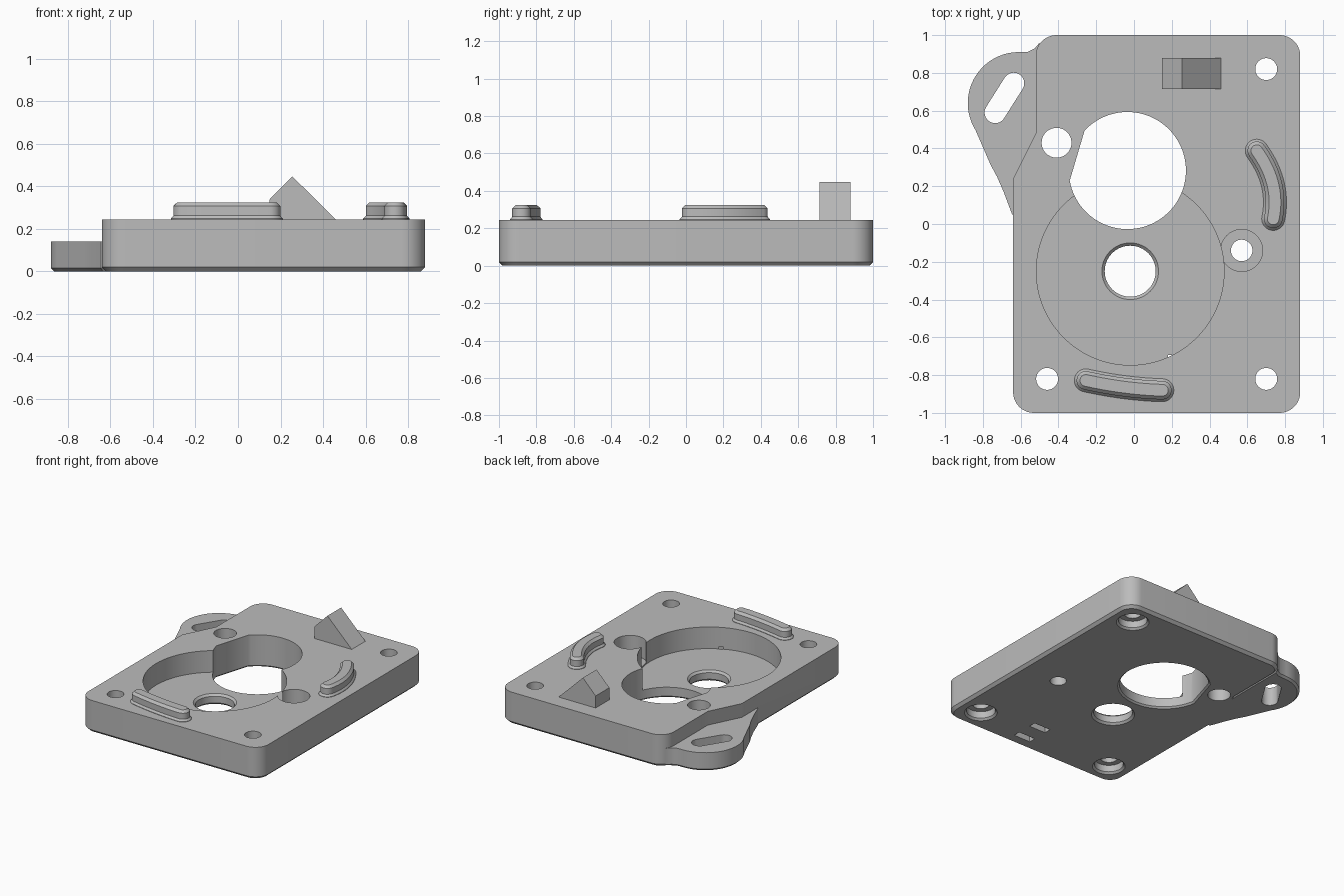
import bpy, bmesh, math
from mathutils import Vector, Matrix

cube = bpy.data.objects.get("Cube")
if cube:
    bpy.data.objects.remove(cube, do_unlink=True)

grey = bpy.data.materials.new("plain grey")
grey.use_nodes = True
COLOUR = (0.5, 0.5, 0.5, 1)
grey.diffuse_color = COLOUR
grey.node_tree.nodes["Principled BSDF"].inputs["Base Color"].default_value = COLOUR

TOP = 0.245      # top of the plate
FLOOR = 0.08     # floor of the round recess


def arc(cx, cy, r, start, end, n=24):
    return [Vector((cx + r * math.cos(a), cy + r * math.sin(a)))
            for a in (math.radians(start + (end - start) * i / n) for i in range(n + 1))]


def circle(cx, cy, r, n=64):
    return arc(cx, cy, r, 0, 360, n)[:-1]


def rounded(corners):
    """Counter-clockwise polygon from (x, y, corner radius)."""
    out = []
    for i, (x, y, r) in enumerate(corners):
        p = Vector((x, y))
        if r == 0:
            out.append(p)
            continue
        a = (Vector(corners[i - 1][:2]) - p).normalized()
        b = (Vector(corners[(i + 1) % len(corners)][:2]) - p).normalized()
        half = a.angle(b) / 2
        c = p + (a + b).normalized() * r / math.sin(half)
        first = p + a * r / math.tan(half) - c
        sweep = math.degrees(math.pi - 2 * half)
        start = math.degrees(math.atan2(first.y, first.x))
        out += arc(c.x, c.y, r, start, start + sweep, 12)
    return out


def bend(a, b, c, n=20):
    """Smooth path from a to c that passes through b."""
    a, b, c = Vector(a), Vector(b), Vector(c)
    m = 2 * b - (a + c) / 2
    return [a * (1 - t) ** 2 + m * 2 * t * (1 - t) + c * t * t
            for t in (i / n for i in range(n + 1))]


def stroke(path, r):
    """Round-ended outline around a path."""
    path = [Vector(p) for p in path]
    out = []
    for line in (path, path[::-1]):
        for i, p in enumerate(line):
            d = line[min(i + 1, len(line) - 1)] - line[max(i - 1, 0)]
            if i < len(line) - 1:
                d.normalize()
                out.append(p + Vector((d.y, -d.x)) * r)
        ang = math.degrees(math.atan2(d.y, d.x))
        out += arc(p.x, p.y, r, ang - 90, ang + 90, 16)[:-1]
        out.append(arc(p.x, p.y, r, ang - 90, ang + 90, 16)[-1])
    clean = []
    for p in out:
        if not clean or (p - clean[-1]).length > 1e-4:
            clean.append(p)
    if (clean[0] - clean[-1]).length < 1e-4:
        clean.pop()
    return clean


def prism(name, outline, rings):
    """Stack the outline at (z, outward offset) rings and cap both ends."""
    n = len(outline)
    mitres = []
    for i, p in enumerate(outline):
        e1 = (p - outline[i - 1]).normalized()
        e2 = (outline[(i + 1) % n] - p).normalized()
        n1, n2 = Vector((e1.y, -e1.x)), Vector((e2.y, -e2.x))
        mitres.append((n1 + n2) / (1 + n1.dot(n2)))
    bm = bmesh.new()
    loops = [[bm.verts.new((*(p + m * off), z)) for p, m in zip(outline, mitres)]
             for z, off in rings]
    for low, high in zip(loops, loops[1:]):
        for i in range(n):
            j = (i + 1) % n
            bm.faces.new((low[i], low[j], high[j], high[i]))
    bm.faces.new(loops[0][::-1])
    bm.faces.new(loops[-1])
    mesh = bpy.data.meshes.new(name)
    bm.to_mesh(mesh)
    bm.free()
    mesh.materials.append(grey)
    obj = bpy.data.objects.new(name, mesh)
    bpy.context.collection.objects.link(obj)
    return obj


def combine(obj, other, operation):
    mod = obj.modifiers.new("combine", "BOOLEAN")
    mod.operation, mod.solver, mod.object = operation, "EXACT", other
    bpy.context.view_layer.update()
    graph = bpy.context.evaluated_depsgraph_get()
    mesh = bpy.data.meshes.new_from_object(obj.evaluated_get(graph))
    obj.modifiers.clear()
    obj.data = mesh
    bpy.data.objects.remove(other, do_unlink=True)


def cut(obj, outline, rings):
    combine(obj, prism("cutter", outline, rings), "DIFFERENCE")


# Plate with chamfered underside and a clipped left edge
plate = prism("base_plate", rounded([
    (-0.64, -1, 0.11), (0.88, -1, 0.11), (0.88, 1, 0.11),
    (-0.52, 1, 0.11), (-0.52, 0.48, 0), (-0.64, 0.24, 0)]),
    [(0, -0.02), (0.02, 0), (TOP, 0)])

# Lower ear on the side
ear = [Vector(p) for p in ((-0.5, 0.05), (-0.5, 0.96), (-0.525, 0.93), (-0.56, 0.912))]
ear += arc(-0.61, 0.64, 0.27, 92, 212)
ear += [Vector(p) for p in ((-0.76, 0.315), (-0.725, 0.25), (-0.69, 0.17), (-0.645, 0.05))]
combine(plate, prism("ear", ear, [(0, -0.015), (0.015, 0), (0.14, 0)]), "UNION")
cut(plate, stroke([(-0.735, 0.59), (-0.637, 0.745)], 0.056), [(-0.1, 0), (0.3, 0)])

# Round recess, large opening with one flattened side, and chamfered bore
cut(plate, circle(-0.02, -0.25, 0.497, 96), [(FLOOR, 0), (0.4, 0)])
cut(plate, arc(-0.035, 0.283, 0.31, 190, 497, 80),
    [(-0.02, 0.032), (0.012, 0), (0.4, 0)])
cut(plate, circle(-0.02, -0.25, 0.135),
    [(-0.02, 0.035), (0.015, 0), (FLOOR - 0.015, 0), (FLOOR + 0.02, 0.035)])

# Screw holes, counterbored from below
for x, y in ((0.7, -0.82), (0.7, 0.82), (-0.46, -0.82)):
    cut(plate, circle(x, y, 0.058, 40), [(-0.1, 0), (0.4, 0)])
    cut(plate, circle(x, y, 0.1, 40), [(-0.02, 0.034), (0.014, 0), (0.065, 0)])

# Plain hole, and side hole counterbored from above
cut(plate, circle(-0.41, 0.43, 0.079, 40), [(-0.1, 0), (0.4, 0)])
cut(plate, circle(0.57, -0.14, 0.057, 40), [(-0.1, 0), (0.4, 0)])
cut(plate, circle(0.57, -0.14, 0.111, 48), [(0.09, 0), (0.4, 0)])

# Two small pockets underneath
for y in (-0.885, -0.72):
    cut(plate, rounded([(0.18, y - 0.027, 0), (0.32, y - 0.027, 0),
                        (0.32, y + 0.027, 0), (0.18, y + 0.027, 0)]),
        [(-0.1, 0), (0.1, 0)])

# Curved raised ribs with flared foot and chamfered top
rib_rings = [(0.235, 0.012), (0.248, 0.012), (0.262, 0), (0.307, 0), (0.325, -0.018)]
front_rib = prism("front_rib", stroke(
    bend((-0.255, -0.828), (-0.05, -0.864), (0.15, -0.88)), 0.049), rib_rings)
side_rib = prism("side_rib", stroke(
    bend((0.737, 0.027), (0.735, 0.21), (0.65, 0.388)), 0.049), rib_rings)

# Wedge-shaped stop
stop = prism("wedge_stop", [Vector(p) for p in (
    (0.147, 0.235), (0.47, 0.235), (0.255, 0.447), (0.147, 0.337))],
    [(-0.88, 0), (-0.715, 0)])
stop.data.transform(Matrix.Rotation(math.pi / 2, 4, "X"))

bpy.ops.object.select_all(action="DESELECT")
for obj in (plate, front_rib, side_rib, stop):
    obj.select_set(True)
bpy.context.view_layer.objects.active = plate
bpy.ops.object.shade_smooth_by_angle(angle=math.radians(30))
